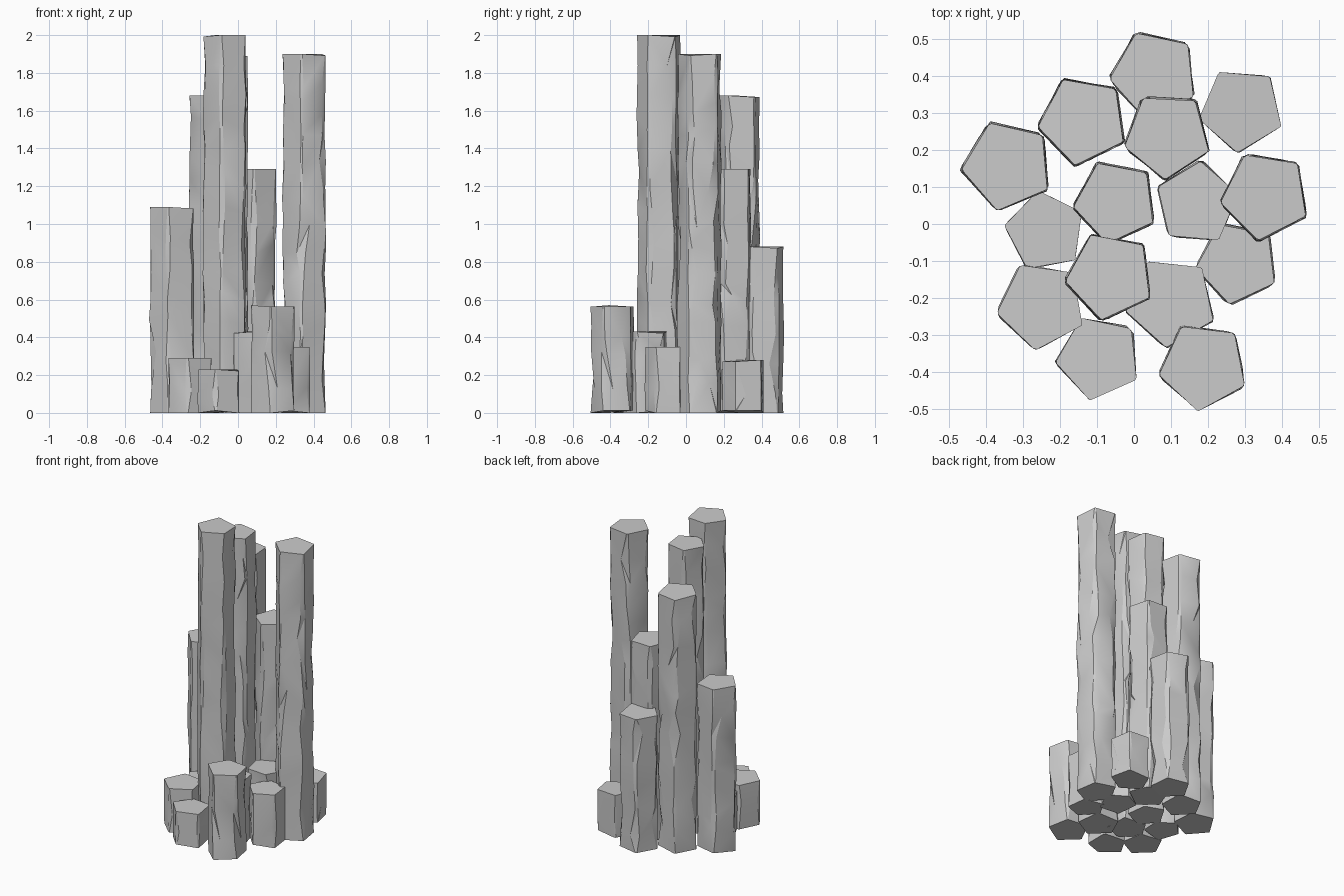
import bpy, bmesh, math, random
from mathutils import Vector

if "Cube" in bpy.data.objects:
    bpy.data.objects.remove(bpy.data.objects["Cube"])

random.seed(7)

# Columns: centre x, centre y, radius, angle of first corner, height
COLUMNS = [
    (0.055, 0.405, 0.122, 114, 0.88),
    (0.29, 0.31, 0.118, 121, 0.28),
    (-0.138, 0.28, 0.123, 116, 1.68),
    (0.09, 0.24, 0.120, 123, 1.29),
    (-0.342, 0.158, 0.125, 113, 1.09),
    (-0.24, -0.02, 0.112, 100, 0.25),
    (-0.05, 0.06, 0.115, 115, 1.89),
    (0.17, 0.055, 0.115, 85, 0.40),
    (0.355, 0.077, 0.123, 117, 1.90),
    (0.28, -0.105, 0.114, 115, 0.35),
    (-0.065, -0.14, 0.122, 115, 2.00),
    (0.10, -0.21, 0.125, 120, 0.43),
    (-0.25, -0.22, 0.123, 118, 0.29),
    (-0.095, -0.362, 0.118, 114, 0.23),
    (0.188, -0.385, 0.123, 119, 0.57),
]


def rock_column(name, cx, cy, r, start, h):
    """Pentagonal prism whose corners are chipped away unevenly along the height."""
    bm = bmesh.new()
    corners = []
    for i in range(5):
        a = math.radians(start - 72 * i)
        corners.append(Vector((cx + r * math.cos(a), cy + r * math.sin(a), 0)))
    n = max(2, round(h / 0.15))
    rings = []
    for k in range(n + 1):
        ring = []
        for i, p in enumerate(corners):
            to_prev = (corners[i - 1] - p).normalized()
            to_next = (corners[(i + 1) % 5] - p).normalized()
            outward = (p - Vector((cx, cy, 0))).normalized()
            end = k in (0, n)
            z = h * k / n
            if k == 0:
                z = random.choice((0, 0, 0.012))
            elif k == n:
                z = h - random.choice((0, 0, 0.008))
            else:
                z += random.uniform(-0.05, 0.05)
            push = 0 if end else random.uniform(-0.003, 0.007)
            for d in (to_prev, to_next):
                cut = random.uniform(0.002, 0.008) if end else random.uniform(0.003, 0.026)
                if not end and random.random() < 0.12:
                    cut = random.uniform(0.035, 0.055)   # larger chip
                ring.append(bm.verts.new(p + d * cut + outward * push + Vector((0, 0, z))))
        rings.append(ring)
    # walls
    for lo, hi in zip(rings, rings[1:]):
        for i in range(10):
            j = (i + 1) % 10
            if random.random() < 0.5:
                bm.faces.new((lo[i], lo[j], hi[j]))
                bm.faces.new((lo[i], hi[j], hi[i]))
            else:
                bm.faces.new((lo[i], lo[j], hi[i]))
                bm.faces.new((lo[j], hi[j], hi[i]))
    # caps
    bm.faces.new(rings[0])
    bm.faces.new(rings[-1])
    bmesh.ops.recalc_face_normals(bm, faces=bm.faces)
    me = bpy.data.meshes.new(name)
    bm.to_mesh(me)
    bm.free()
    ob = bpy.data.objects.new(name, me)
    bpy.context.collection.objects.link(ob)
    return ob


for i, c in enumerate(COLUMNS):
    ob = rock_column(f"rock_column_{i + 1}", *c)
    ob.select_set(True)
    bpy.context.view_layer.objects.active = ob
bpy.ops.object.shade_smooth_by_angle(angle=math.radians(25))
